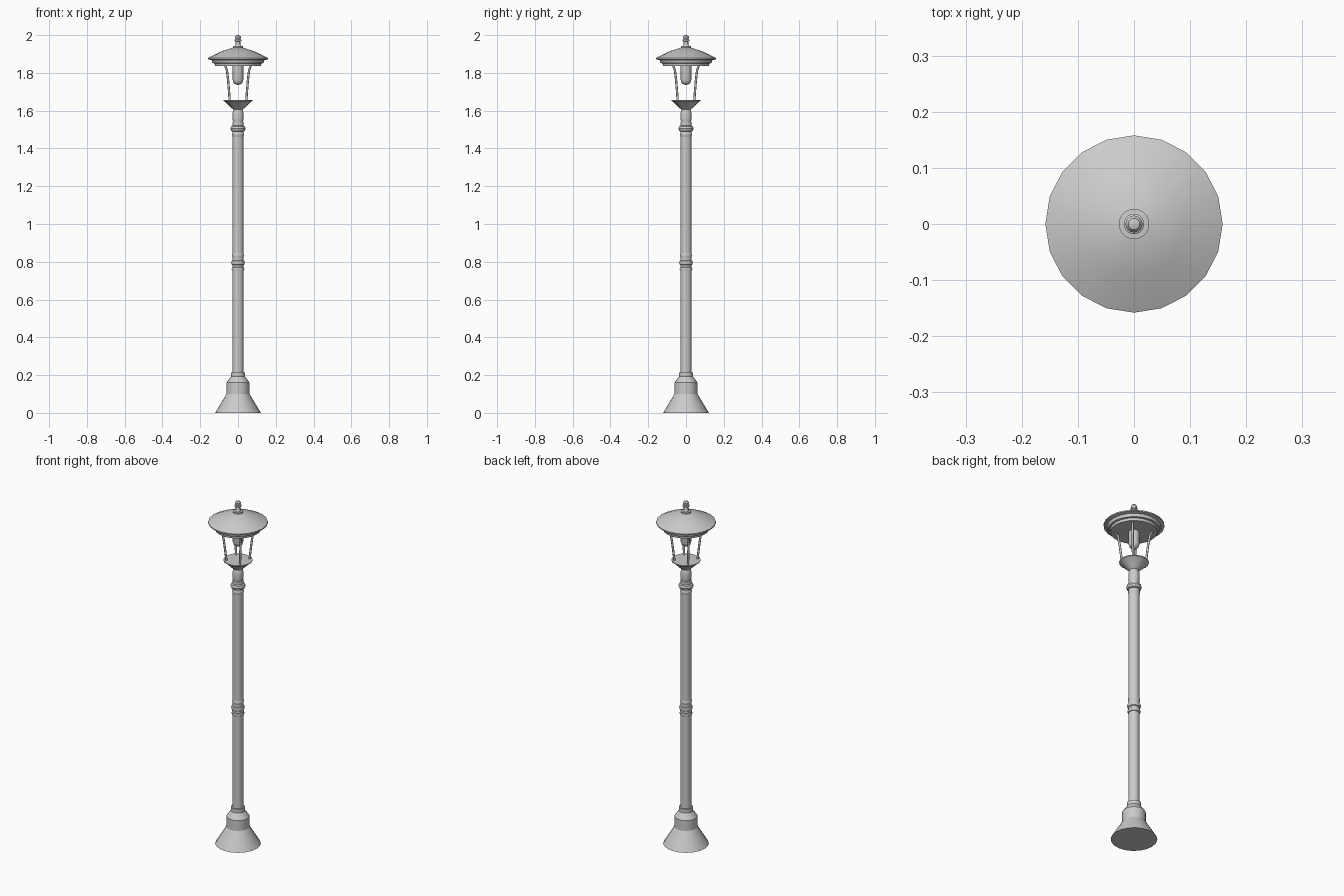
import bpy, bmesh, math
from mathutils import Vector

if "Cube" in bpy.data.objects:
    bpy.data.objects.remove(bpy.data.objects["Cube"])

SIDES = 20


def finish(name, bm, smooth=30):
    bmesh.ops.recalc_face_normals(bm, faces=bm.faces)
    mesh = bpy.data.meshes.new(name)
    bm.to_mesh(mesh)
    bm.free()
    obj = bpy.data.objects.new(name, mesh)
    bpy.context.collection.objects.link(obj)
    bpy.ops.object.select_all(action='DESELECT')
    obj.select_set(True)
    bpy.context.view_layer.objects.active = obj
    bpy.ops.object.shade_smooth_by_angle(angle=math.radians(smooth))
    return obj


def loft(bm, rings):
    """Bridge equal-sized rings of points and cap both ends."""
    loops = [[bm.verts.new(p) for p in ring] for ring in rings]
    n = len(loops[0])
    for a, b in zip(loops, loops[1:]):
        for i in range(n):
            j = (i + 1) % n
            bm.faces.new((a[i], a[j], b[j], b[i]))
    bm.faces.new(loops[0])
    bm.faces.new(loops[-1])


def lathe(name, profile, sides=SIDES):
    """Turn (radius, height) points around the z axis."""
    bm = bmesh.new()
    turn = [math.tau * i / sides for i in range(sides)]
    loft(bm, [[(r * math.cos(a), r * math.sin(a), z) for a in turn] for r, z in profile])
    return finish(name, bm)


def bead(r_in, r_out, z0, z1, steps=4):
    """Rounded ring profile bulging from r_in to r_out."""
    return [(r_in + (r_out - r_in) * math.sin(math.pi * k / steps),
             z0 + (z1 - z0) * (1 - math.cos(math.pi * k / steps)) / 2)
            for k in range(steps + 1)]


# Flared foot with collar
lathe("base", [(0.121, 0), (0.061, 0.10), (0.061, 0.16), (0.037, 0.193), (0.037, 0.215), (0.029, 0.215)])

# Main post
lathe("post", [(0.029, 0.20), (0.029, 1.54)])

# Turned rings halfway up
lathe("middle_ring_low", bead(0.028, 0.034, 0.752, 0.772))
lathe("middle_ring_centre", bead(0.028, 0.036, 0.782, 0.808))
lathe("middle_ring_high", bead(0.028, 0.031, 0.82, 0.845))

# Rings and neck under the lantern
lathe("upper_ring_low", bead(0.028, 0.031, 1.463, 1.485))
lathe("upper_ring_centre", bead(0.026, 0.040, 1.488, 1.522))
lathe("neck", [(0.022, 1.52), (0.026, 1.535), (0.029, 1.555), (0.029, 1.585), (0.025, 1.605), (0.022, 1.61)])

# Lantern cup
lathe("lantern_cup", [(0.024, 1.605), (0.034, 1.613), (0.066, 1.645), (0.077, 1.652), (0.077, 1.657), (0.066, 1.657)])

# Four bowed lantern rods on the diagonals
path = [(0.062, 1.65), (0.067, 1.70), (0.074, 1.76), (0.083, 1.815), (0.098, 1.842)]
for i in range(4):
    a = math.radians(45 + 90 * i)
    out, side = Vector((math.cos(a), math.sin(a), 0)), Vector((-math.sin(a), math.cos(a), 0))
    bm = bmesh.new()
    loft(bm, [[out * (r + 0.006 * math.cos(t)) + side * 0.006 * math.sin(t) + Vector((0, 0, z))
               for t in (math.tau * k / 8 for k in range(8))] for r, z in path])
    finish(f"lantern_rod_{i + 1}", bm, 50)

# Round-ended lamp bulb
lathe("bulb", [(0.006, 1.737), (0.016, 1.741), (0.024, 1.749), (0.028, 1.762), (0.028, 1.84)])

# Roof with stepped underside
lathe("roof", [(0.122, 1.836), (0.124, 1.85), (0.135, 1.852), (0.140, 1.868), (0.158, 1.872),
               (0.158, 1.879), (0.092, 1.912), (0.027, 1.934)])

# Finial
lathe("finial", [(0.027, 1.93), (0.027, 1.942), (0.016, 1.943), (0.012, 1.95), (0.012, 1.966),
                 (0.018, 1.970), (0.018, 1.976), (0.012, 1.979), (0.015, 1.985), (0.015, 1.991),
                 (0.010, 1.998), (0.003, 2.0)])
